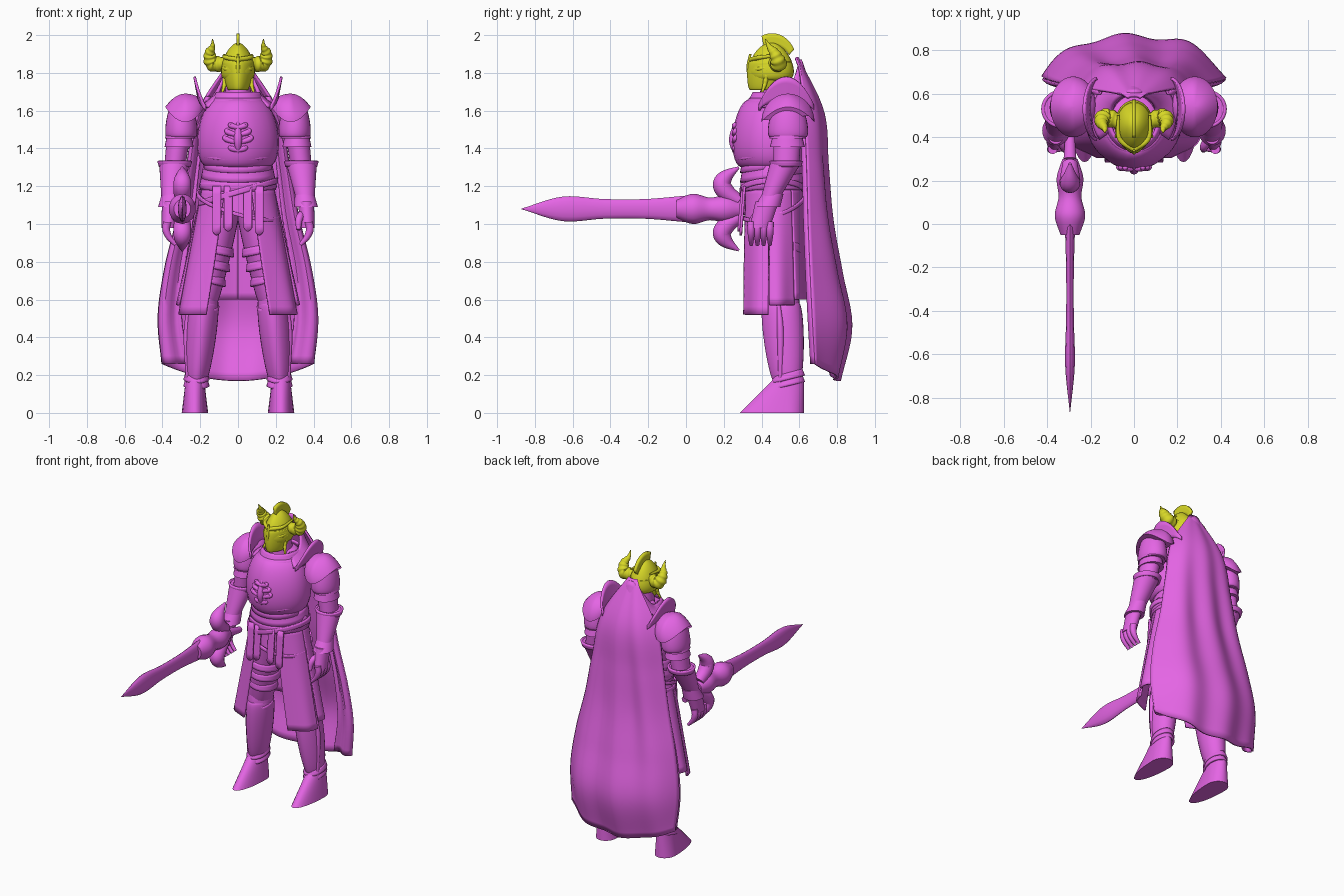
import bpy, bmesh
from math import sin, cos, pi, tau, radians
from mathutils import Vector

if "Cube" in bpy.data.objects:
    bpy.data.objects.remove(bpy.data.objects["Cube"])


def material(name, red, green, blue):
    mat = bpy.data.materials.new(name)
    mat.use_nodes = True
    colour = (red, green, blue, 1)
    mat.diffuse_color = colour
    mat.node_tree.nodes["Principled BSDF"].inputs["Base Color"].default_value = colour
    return mat


magenta = material("magenta", .78, .13, .78)
yellow = material("yellow", .68, .68, .02)


def blend(keys, t):
    """Smooth interpolation through evenly spaced numbers or vectors, t from 0 to 1."""
    i = min(int(t * (len(keys) - 1)), len(keys) - 2)
    s = t * (len(keys) - 1) - i
    ghosts = [2 * keys[0] - keys[1], *keys, 2 * keys[-1] - keys[-2]]
    a, b, c, d = ghosts[i:i + 4]
    return b + s / 2 * (c - a + s * (2 * a - 5 * b + 4 * c - d + s * (3 * (b - c) + d - a)))


def surface(name, point, columns, rows, wrap=False, thick=0, mat=magenta, mirror=False):
    """Grid of point(u, v); wrapped grids without thickness are capped solids."""
    bm = bmesh.new()
    count = columns if wrap else columns + 1
    grid = [[bm.verts.new(point(i / columns, j / rows)) for i in range(count)] for j in range(rows + 1)]
    for lower, upper in zip(grid, grid[1:]):
        for i in range(columns):
            k = (i + 1) % count
            bm.faces.new((lower[i], lower[k], upper[k], upper[i]))
    if wrap and not thick:
        bm.faces.new(grid[0])
        bm.faces.new(grid[-1])
    bmesh.ops.recalc_face_normals(bm, faces=bm.faces)
    mesh = bpy.data.meshes.new(name)
    bm.to_mesh(mesh)
    bm.free()
    mesh.materials.append(mat)
    mesh.polygons.foreach_set("use_smooth", [True] * len(mesh.polygons))
    mesh.set_sharp_from_angle(angle=radians(40))
    part = bpy.data.objects.new(name, mesh)
    bpy.context.collection.objects.link(part)
    if mirror:
        part.modifiers.new("mirror", "MIRROR").use_mirror_merge = False
    if thick:
        modifier = part.modifiers.new("thickness", "SOLIDIFY")
        modifier.thickness, modifier.offset = thick, 0


def limb(name, start, end, r_start, r_end, deep=1.2, bulge=0, ridge=0, **options):
    """Level rings from start to end with a rounded bulge; ridge points the front."""
    start, end = Vector(start), Vector(end)

    def point(u, v):
        t = (1 - cos(pi * v)) / 2
        radius = r_start + (r_end - r_start) * t + bulge * sin(pi * v) + .001
        across, along = cos(tau * u), sin(tau * u)
        nose = ridge * max(0, -along) ** 6
        return start.lerp(end, t) + Vector((radius * across, radius * deep * along - nose, 0))
    surface(name, point, 28, 18, wrap=True, **options)


def tube(name, path, radii, ref=(0, 1, 0), flat=1, ribs=0, **options):
    """Sweep along a path; radii are spread evenly over its length."""
    path = [Vector(p) for p in path]

    def point(u, v):
        heading = blend(path, min(1, v + .02)) - blend(path, max(0, v - .02))
        side = heading.cross(Vector(ref)).normalized()
        up = side.cross(heading).normalized()
        radius = max(.001, blend(radii, v)) * (1 + sin(ribs * v * tau) / 14)
        return blend(path, v) + radius * (side * cos(tau * u) + up * flat * sin(tau * u))
    surface(name, point, 14, max(24, ribs * 6), wrap=True, **options)


def belt(name, center, rx, ry, width, tilt=0, dip=0, flare=0, **options):
    """Flat band round a body part, tilted sideways and dipping at the front."""
    def point(u, v):
        across, along = cos(tau * u), sin(tau * u)
        grow = 1 + flare * (1 - v)
        lift = tilt * across + dip * along + width * (v - .5)
        return Vector(center) + Vector((rx * grow * across, ry * grow * along, lift))
    surface(name, point, 40, 3, wrap=True, thick=.014, **options)


# Joints of the left side, mirrored for the right
shoulder, elbow, wrist = Vector((.3, .54, 1.58)), Vector((.335, .53, 1.3)), Vector((.36, .43, 1.1))
hip, knee, ankle = Vector((.08, .47, 1.1)), Vector((.18, .51, .58)), Vector((.22, .54, .16))
chest, waist = Vector((0, .45, 1.5)), Vector((0, .46, 1.2))


def above(joint, height):
    return joint + Vector((0, 0, height))


# Torso, waist plates and collar
limb("breastplate", above(chest, -.2), above(chest, .16), .155, .11, deep=.85, bulge=.08, ridge=.02)
limb("upper_back", (0, .53, 1.5), (0, .5, 1.7), .21, .08, deep=.7, bulge=.03)
limb("waist", above(waist, -.15), above(waist, .15), .18, .155, deep=.85)
for i in range(3):
    belt(f"waist_plate_{i}", above(waist, .13 - i / 20), .165 + i / 100, .155, .07, dip=.025, flare=.08)
belt("chest_rim", above(chest, -.12), .185, .17, .03, dip=.03, flare=.06)
limb("neck", (0, .48, 1.6), (0, .47, 1.8), .08, .055)
for i in range(2):
    belt(f"gorget_{i}", (0, .48, 1.64 + i / 30), .13 - i / 50, .14 - i / 50, .045, flare=.2)

# Raised chest scrollwork
tube("scroll_spine", [(0, .26, 1.35), (0, .25, 1.45), (0, .27, 1.57)], (0, .022, 0), ref=(1, 0, 0))
for i in range(4):
    size, z = (.04, .07, .06, .04)[i], 1.39 + i / 25
    curl = [(size * sin(pi * t / 4), .255 + size * t / 20, z + size * t / 5) for t in range(4)]
    tube(f"scroll_{i}", curl, (.012, .015, .005), mirror=True)


# Shoulder armour: dome with a rising outer point, overlapping plates below
def pauldron(u, v):
    across, along = cos(tau * u), sin(tau * u)
    rim = 1.54 + .08 * across * across
    crown = cos(pi * v / 2) if across < 0 else cos(pi * v / 2) ** (1 + across)
    swell = sin(pi * v / 2) + .001
    return .28 + .105 * across * swell, .54 + .14 * along * swell, rim + (1.69 - rim) * crown


surface("pauldron", pauldron, 36, 14, wrap=True, mirror=True)
limb("shoulder_cap", above(shoulder, -.12), above(shoulder, .07), .075, .04, deep=1.25, bulge=.02, mirror=True)
for i in range(3):
    top = shoulder.lerp(elbow, i / 6)
    limb(f"shoulder_lame_{i}", top, above(top, -.08), .06, .083 - i / 300, mirror=True)


def shoulder_wing(u, v):
    arc = sin(pi * u)
    return .17 + arc * (.035 + .025 * v), .53 - .14 * cos(pi * u), 1.6 + arc / 20 + v * (.03 + .1 * arc ** 2)


surface("shoulder_wing", shoulder_wing, 20, 4, thick=.014, mirror=True)

# Arms and gauntlets
limb("upper_arm", shoulder, elbow, .065, .055, mirror=True)
limb("gauntlet", above(elbow, .03), wrist, .082, .042, deep=1, mirror=True)
belt("gauntlet_rim", above(elbow, .02), .086, .082, .03, flare=-.1, mirror=True)
limb("cuff", wrist.lerp(elbow, .3), above(wrist, -.01), .05, .062, deep=1.1, mirror=True)
limb("palm", above(wrist, .02), wrist + Vector((.008, -.04, -.12)), .042, .036, deep=1.45, mirror=True)
for i in range(4):
    root = wrist + Vector((.015, i * .033 - .085, -.09))
    tips = [root + Vector((-.01 * k * (k - 1.5), 0, -.04 * k)) for k in range(4)]
    tube(f"finger_{i}", tips, (.022, .019, .01), mirror=True)
tube("thumb", [above(wrist, -.03), (.325, .36, 1.03), (.32, .34, .97)], (.022, .02, .012), mirror=True)


# Skirt panels, split at front and sides
def skirt(name, start, end, bottom, spread=0):
    def point(u, v):
        first = start + spread * v
        angle = radians(first + (end - first) * u)
        fold = 1 + v * sin(9 * angle) / 50
        rx, ry = fold * (.185 + .135 * v), fold * (.15 + .03 * v)
        return rx * cos(angle), waist.y + ry * sin(angle), waist.z + (bottom - waist.z) * v
    surface(name, point, 18, 16, thick=.012, mirror=True)


skirt("front_skirt", -68, -8, .52, spread=10)
skirt("side_skirt", -6, 38, .57)
skirt("back_skirt", 40, 90, .6)

# Belts and hanging straps
belt("hip_belt", waist, .195, .165, .04)
belt("sash", above(waist, -.03), .205, .17, .03, tilt=.06)
belt("sword_belt", above(waist, -.1), .215, .17, .02, tilt=-.06, dip=.05)


def strap(u, v):
    return .03 + .045 * u, .3 - .02 * v, waist.z - v * (.22 + .02 * sin(pi * u))


def side_strap(u, v):
    x, y, z = strap(u, v)
    return x + .06, y + .01, z - .02 * v


surface("strap", strap, 6, 6, thick=.014, mirror=True)
surface("side_strap", side_strap, 6, 6, thick=.014, mirror=True)

# Legs, greaves and boots
limb("thigh", hip, knee, .09, .068, bulge=.012, mirror=True)
for i in range(3):
    belt(f"thigh_band_{i}", hip.lerp(knee, .45 + .15 * i), .093 - i / 150, .11 - i / 150, .045,
         tilt=.02, flare=.05, mirror=True)
limb("knee_plate", above(knee, .1), above(knee, -.04), .055, .07, bulge=.01, ridge=.01, mirror=True)
limb("greave", knee, ankle, .07, .046, deep=1.25, bulge=.02, ridge=.012, mirror=True)
belt("greave_rim", above(knee, -.04), .075, .085, .05, dip=.02, flare=-.12, mirror=True)
tube("greave_edge", [knee + Vector((.075, -.02, 0)), (.27, .5, .42), ankle + Vector((.045, -.04, 0))],
     (.01, .018, .01), mirror=True)
for i in range(2):
    belt(f"ankle_plate_{i}", above(ankle, i / 30), .052, .07, .035, dip=.02, flare=.2, mirror=True)


def boot(u, v):
    across, along = cos(tau * u), sin(tau * u)
    reach = .085 if along > 0 else .075 + .18 * (1 - v)
    return ankle.x + .008 + across * (.07 - .022 * v), ankle.y + along * reach, .18 * v


surface("boot", boot, 32, 12, wrap=True, mirror=True)


# Cape with long folds, turned front hem and high collar
def cape(u, v):
    w = 2 * u - 1
    half = blend((.03, .21, .27, .32, .385, .42, .4), v)
    back = blend((.59, .72, .74, .76, .81, .86, .8), v)
    edge = .58 + .11 * v ** .5
    fold = .014 * min(1, 2 * v) * sin(w * 9 + 3 * v)
    return half * w, edge + (back - edge) * (1 - abs(w) ** 3) + fold, 1.88 - 1.71 * v + .09 * w * w * v ** 3


def cape_hem(u, v):
    x, y, z = cape(1, .12 + .88 * v)
    return x - u * (.04 + .1 * v), y - sin(u * 6) / 50, z


def cape_collar(u, v):
    angle = radians(-35 + 250 * u)
    radius = .19 - .085 * v
    height = .07 + .18 * max(0, sin(angle)) ** 2
    return radius * cos(angle), .5 + radius * sin(angle), 1.62 + height * v


surface("cape", cape, 60, 40, thick=.014)
surface("cape_hem", cape_hem, 8, 30, thick=.01, mirror=True)
surface("cape_collar", cape_collar, 32, 8, thick=.016)

# Helmet, face guard, crest and horns
brow = Vector((0, .455, 1.86))
limb("helmet", above(brow, -.1), above(brow, .1), .06, 0, deep=1.3, bulge=.05, ridge=.01, mat=yellow)
limb("face_guard", (0, .42, 1.71), brow, .05, .08, deep=1.3, bulge=.01, ridge=.015, mat=yellow)


def crest(u, v):
    angle = pi * (.36 + .5 * u)
    return 0, brow.y - (.1 + .03 * v) * cos(angle), brow.z + (.08 + .07 * v) * sin(angle)


surface("crest", crest, 16, 3, thick=.018, mat=yellow)
for name, drop in (("brow_band", .01), ("visor_rim", -.05)):
    rim = [above(brow, drop) + Vector((.08 * sin(t), -.112 * cos(t), t / 80)) for t in range(3)]
    tube(name, rim, (.013, .011, .006), ref=(0, 0, 1), mat=yellow, mirror=True)
tube("nose_guard", [(0, .34, 1.9), (0, .33, 1.82), (0, .35, 1.73)], (.006, .01, .006), ref=(1, 0, 0), mat=yellow)
tube("cheek_braid", [(.075, .43, 1.82), (.07, .42, 1.75), (.085, .4, 1.69)], (.012, .012, .005),
     ribs=5, mat=yellow, mirror=True)
tube("horn", [(.06, .47, 1.85), (.13, .49, 1.85), (.15, .47, 1.9), (.135, .44, 1.94), (.135, .42, 1.98)],
     (.035, .042, .03, .014, .002), ribs=9, mat=yellow, mirror=True)

# Sword held forward in the right hand
grip = Vector((-.295, .3, 1.08))


def ahead(distance, rise=0):
    return grip + Vector((0, -distance, rise))


forward = {"ref": (1, 0, 0)}
tube("sword_grip", [ahead(-.14, -.03), ahead(0)], (.02, .03), **forward)
tube("sword_hilt", [ahead(0), ahead(.35)], (.04, .07, .06, .08, .05), flat=.9, **forward)
tube("sword_blade", [ahead(.3), ahead(1.17)], (.07, .052, .052, .065, .002), flat=.35, **forward)
for side, label in ((1, "upper"), (-1, "lower")):
    hook = [ahead(.02 + .09 * sin(pi * t / 4), side * (.04 + .045 * t)) for t in range(5)]
    tube(f"{label}_guard", hook, (.035, .048, .042, .006), **forward)
